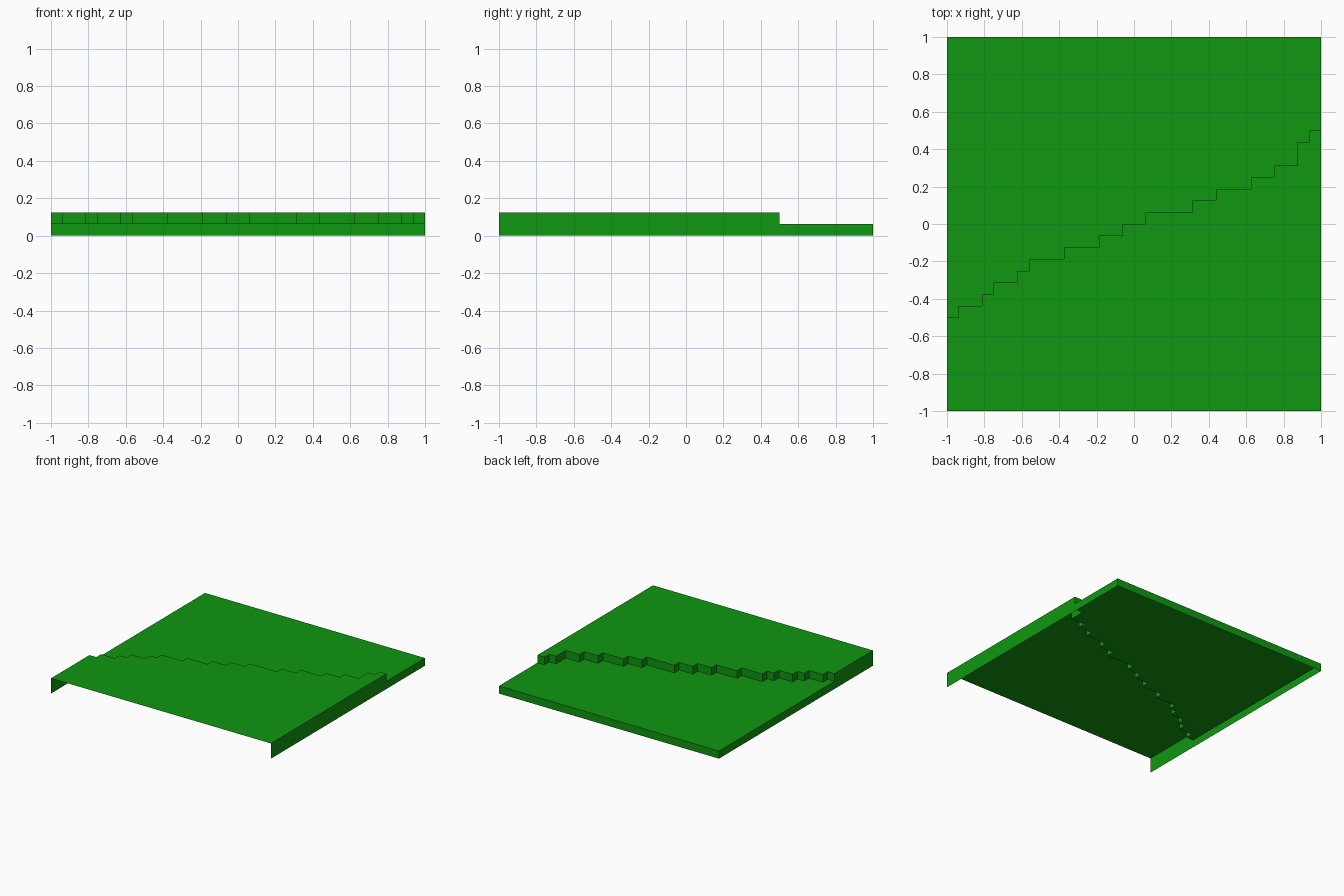
import bpy, bmesh

if "Cube" in bpy.data.objects:
    bpy.data.objects.remove(bpy.data.objects["Cube"])

U = 1 / 16            # grid unit
LOW, HIGH = 1 * U, 2 * U

green = bpy.data.materials.new("grass green")
green.diffuse_color = (0.005, 0.31, 0.005, 1)
green.use_nodes = True
green.node_tree.nodes["Principled BSDF"].inputs["Base Color"].default_value = green.diffuse_color

# Stepped edge between the levels: (right end x, y) of each tread, in grid units
treads = [(-15, -8), (-13, -7), (-12, -6), (-10, -5), (-9, -4), (-6, -3), (-3, -2), (-1, -1),
          (1, 0), (5, 1), (7, 2), (10, 3), (12, 4), (14, 5), (15, 7), (16, 8)]
edge, x = [], -16
for x_end, y in treads:
    edge += [(x * U, y * U), (x_end * U, y * U)]
    x = x_end


def sheet(name, polygons):
    """Make one object from a list of flat polygons."""
    bm = bmesh.new()
    for poly in polygons:
        bm.faces.new([bm.verts.new(p) for p in poly])
    bmesh.ops.remove_doubles(bm, verts=bm.verts, dist=1e-5)
    mesh = bpy.data.meshes.new(name)
    bm.to_mesh(mesh)
    bm.free()
    mesh.materials.append(green)
    obj = bpy.data.objects.new(name, mesh)
    bpy.context.collection.objects.link(obj)


def wall(a, b, z0, z1):
    """Upright rectangle above the plan line a to b."""
    return [(*a, z0), (*b, z0), (*b, z1), (*a, z1)]


# Two ground levels meeting at the stepped edge
sheet("upper_ground", [[(px, py, HIGH) for px, py in [(-1, -1), (1, -1)] + edge[::-1]]])
sheet("lower_ground", [[(px, py, LOW) for px, py in edge + [(1, 1), (-1, 1)]]])

# Low cliff along the stepped edge
sheet("cliff", [wall(b, a, LOW, HIGH) for a, b in zip(edge, edge[1:])])

# Outer walls: left, right and back; the front and underside are open
sheet("left_wall", [wall((-1, -0.5), (-1, -1), 0, HIGH), wall((-1, 1), (-1, -0.5), 0, LOW)])
sheet("right_wall", [wall((1, -1), (1, 0.5), 0, HIGH), wall((1, 0.5), (1, 1), 0, LOW)])
sheet("back_wall", [wall((1, 1), (-1, 1), 0, LOW)])
